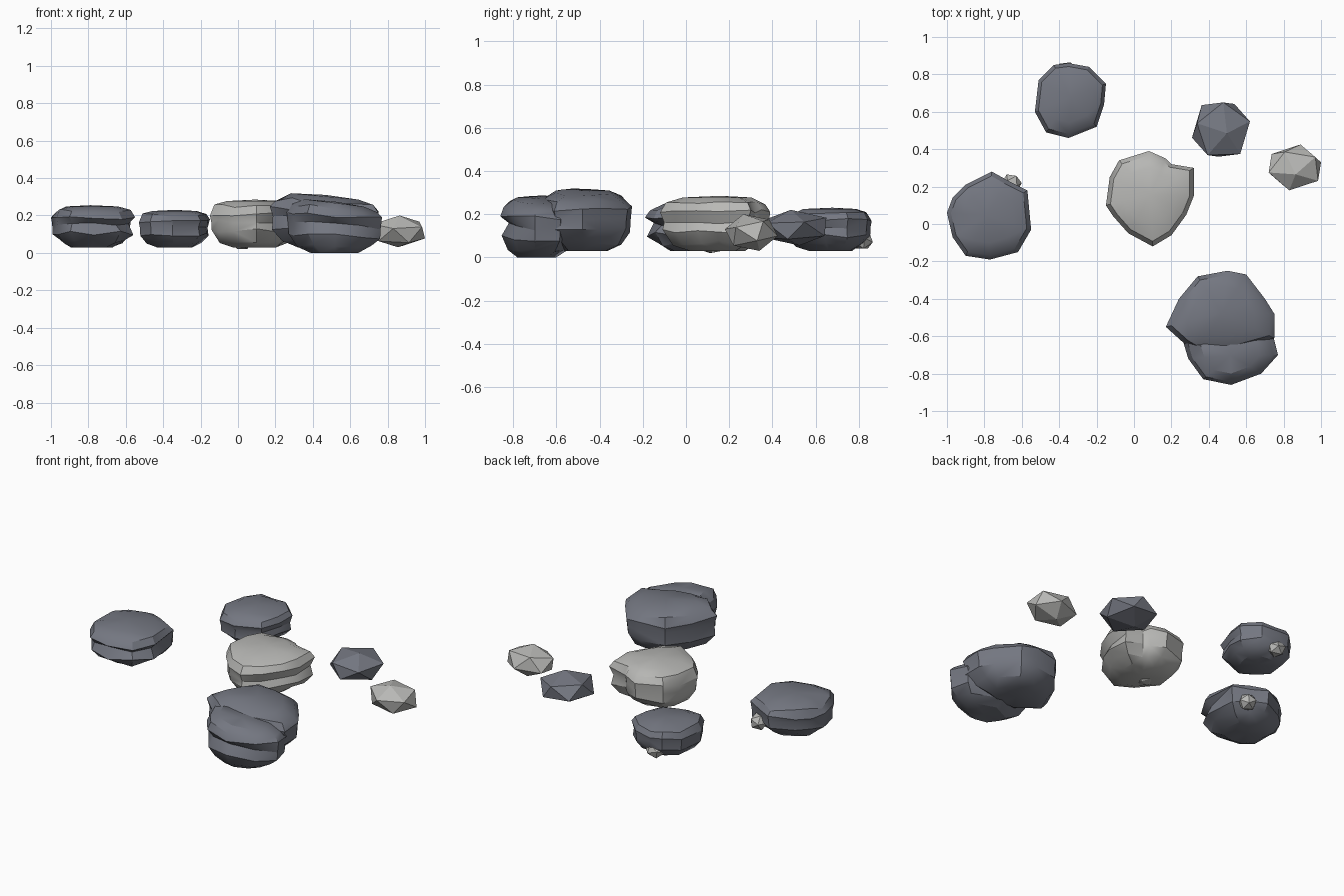
import bpy, bmesh, math, random
from mathutils import Euler, Vector

cube = bpy.data.objects.get("Cube")
if cube:
    bpy.data.objects.remove(cube)
random.seed(4)


def material(name, colour):
    mat = bpy.data.materials.new(name)
    mat.use_nodes = True
    mat.diffuse_color = (*colour, 1)
    mat.node_tree.nodes["Principled BSDF"].inputs["Base Color"].default_value = (*colour, 1)
    return mat


slate = material("slate grey", (0.175, 0.185, 0.22))
pale = material("pale grey", (0.48, 0.48, 0.465))

# Height fraction, width and groove weight of each ring of a boulder
RINGS = [(0.0, 0.5, 0), (0.14, 0.78, 0), (0.34, 0.96, 0),
         (0.54, 0.97, 1), (0.7, 1.0, 0), (0.86, 0.9, 0), (0.97, 0.62, 0)]


def finish(bm, name, mat, smooth):
    bmesh.ops.recalc_face_normals(bm, faces=bm.faces)
    mesh = bpy.data.meshes.new(name)
    bm.to_mesh(mesh)
    bm.free()
    mesh.materials.append(mat)
    obj = bpy.data.objects.new(name, mesh)
    bpy.context.collection.objects.link(obj)
    if smooth:
        bpy.ops.object.select_all(action="DESELECT")
        obj.select_set(True)
        bpy.context.view_layer.objects.active = obj
        bpy.ops.object.shade_smooth_by_angle(angle=math.radians(32))
    return obj


def boulder(name, mat, outline, low, high, groove=0.0, facing=-90, tilt=0.0):
    """Loft a plan outline through the rings, with a groove on one side."""
    points = [Vector(p) for p in outline]
    middle = sum(points, Vector((0, 0))) / len(points)
    facing = math.radians(facing)
    bm = bmesh.new()
    loops = []
    for level, width, weight in RINGS:
        loop = []
        for p in points:
            arm = p - middle
            side = max(0, math.cos(math.atan2(arm.y, arm.x) - facing))
            flat = middle + arm * (width - groove * weight * side)
            wobble = random.uniform(-0.05, 0.05) if 0 < level < 0.9 else 0
            z = low + (high - low) * (level + wobble) + tilt * arm.x * level
            loop.append(bm.verts.new((flat.x, flat.y, z)))
        loops.append(loop)
    count = len(points)
    for under, over in zip(loops, loops[1:]):
        for i in range(count):
            j = (i + 1) % count
            bm.faces.new((under[i], under[j], over[j], over[i]))
    for loop, z in ((loops[0], low), (loops[-1], high)):
        tip = bm.verts.new((middle.x, middle.y, z))
        for i in range(count):
            bm.faces.new((loop[i], loop[(i + 1) % count], tip))
    bmesh.ops.triangulate(bm, faces=bm.faces)
    return finish(bm, name, mat, True)


def pebble(name, mat, low, high, turn):
    """Turn a twenty-sided stone, then fit it into a box."""
    bm = bmesh.new()
    bmesh.ops.create_icosphere(bm, subdivisions=1, radius=1)
    spin = Euler([math.radians(a) for a in turn]).to_matrix()
    bmesh.ops.transform(bm, matrix=spin.to_4x4(), verts=bm.verts)
    for axis in range(3):
        values = [v.co[axis] for v in bm.verts]
        start, span = min(values), max(values) - min(values)
        for v in bm.verts:
            v.co[axis] = low[axis] + (v.co[axis] - start) / span * (high[axis] - low[axis])
    return finish(bm, name, mat, False)


# Largest boulder: a high rear lobe and a lower grooved front lobe
boulder("large_boulder_rear", slate,
        [(.17, -.55), (.24, -.4), (.34, -.28), (.5, -.25), (.6, -.27), (.7, -.4),
         (.75, -.48), (.75, -.61), (.5, -.68), (.34, -.68), (.27, -.64)],
        .03, .31, groove=.1, tilt=-.06)
boulder("large_boulder_front", slate,
        [(.26, -.62), (.5, -.5), (.74, -.58), (.77, -.7), (.68, -.8),
         (.52, -.86), (.37, -.83), (.29, -.72)],
        0, .275, groove=.22, tilt=-.08)

# Pale boulder with a pointed rear corner
boulder("pale_boulder", pale,
        [(-.15, .1), (-.13, .25), (-.08, .34), (.08, .39), (.17, .35), (.2, .32),
         (.32, .3), (.32, .15), (.28, .05), (.2, -.06), (.1, -.12), (-.03, -.05), (-.11, .04)],
        .03, .285, groove=.1, facing=-20)

# Two medium slate boulders
boulder("right_boulder", slate,
        [(-1, .06), (-.97, .14), (-.9, .21), (-.76, .28), (-.67, .23), (-.57, .18),
         (-.55, -.03), (-.62, -.15), (-.77, -.19), (-.9, -.17), (-.97, -.07)],
        .03, .255, groove=.16, facing=-60)
boulder("rear_boulder", slate,
        [(-.53, .6), (-.51, .77), (-.43, .85), (-.35, .86), (-.24, .84), (-.15, .75),
         (-.16, .64), (-.2, .52), (-.35, .46), (-.47, .49)],
        .03, .23, groove=.06, facing=-30)

# Loose faceted stones
pebble("slate_stone", slate, (.31, .36, .055), (.62, .65, .22), (10, 8, 20))
pebble("pale_stone", pale, (.72, .18, .03), (1, .425, .2), (14, -10, 40))

# Small chips tucked against the boulders
pebble("right_chip", pale, (-.71, .17, .06), (-.6, .265, .15), (20, 30, 10))
pebble("rear_chip", pale, (-.42, .77, .04), (-.3, .865, .12), (35, 10, 25))
pebble("pale_chip", pale, (-.03, .07, .02), (.07, .17, .08), (15, 25, 50))
